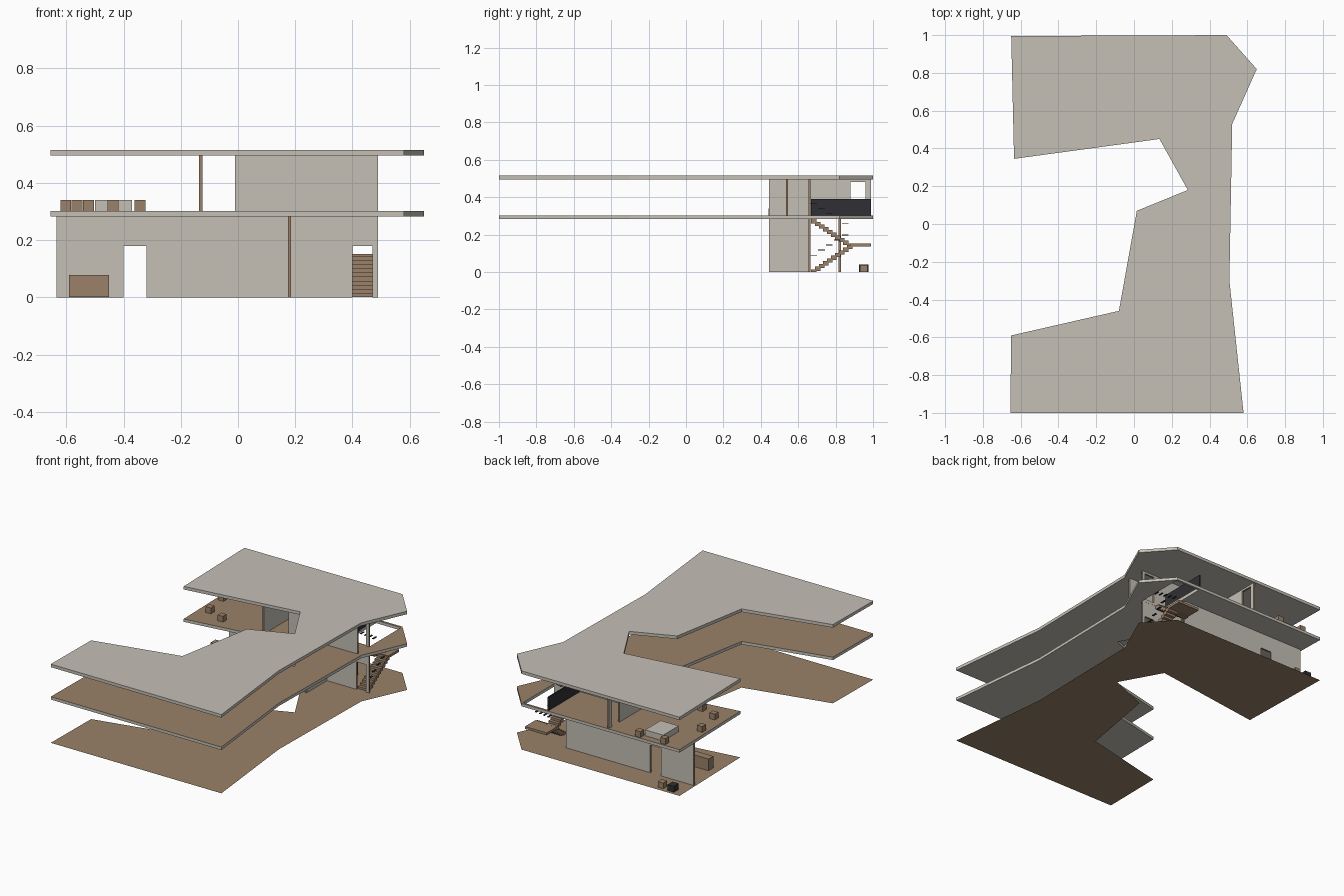
import bpy, bmesh
from mathutils import Vector

cube = bpy.data.objects.get("Cube")
if cube:
    bpy.data.objects.remove(cube, do_unlink=True)


def material(name, rgb):
    m = bpy.data.materials.new(name)
    m.use_nodes = True
    m.diffuse_color = (*rgb, 1)
    bsdf = next(n for n in m.node_tree.nodes if n.type == 'BSDF_PRINCIPLED')
    bsdf.inputs["Base Color"].default_value = (*rgb, 1)
    bsdf.inputs["Roughness"].default_value = 0.8
    return m


PLASTER = material("warm light grey", (0.56, 0.53, 0.47))
WOOD = material("brown wood", (0.32, 0.22, 0.14))
DARK = material("charcoal", (0.03, 0.03, 0.035))


def extrude(name, points, direction, mats, rule=None):
    """Extrude a closed outline; rule(normal) picks the material index."""
    bm = bmesh.new()
    face = bm.faces.new([bm.verts.new(p) for p in points])
    if direction:
        new = bmesh.ops.extrude_face_region(bm, geom=[face])["geom"]
        verts = [g for g in new if isinstance(g, bmesh.types.BMVert)]
        bmesh.ops.translate(bm, verts=verts, vec=Vector(direction))
        bmesh.ops.recalc_face_normals(bm, faces=bm.faces)
    bm.normal_update()
    if rule:
        for f in bm.faces:
            f.material_index = rule(f.normal)
    mesh = bpy.data.meshes.new(name)
    bm.to_mesh(mesh)
    bm.free()
    for m in mats:
        mesh.materials.append(m)
    ob = bpy.data.objects.new(name, mesh)
    bpy.context.scene.collection.objects.link(ob)
    return ob


def box(name, x, y, z, *mats):
    pts = [(x[0], y[0], z[0]), (x[1], y[0], z[0]), (x[1], y[1], z[0]), (x[0], y[1], z[0])]
    return extrude(name, pts, (0, 0, z[1] - z[0]), mats)


# Floor outline shared by ground, upper floor and roof
OUTLINE = [(-0.655, -1), (0.58, -1), (0.505, -0.3), (0.52, 0.53), (0.65, 0.82),
           (0.49, 1), (-0.65, 0.995), (-0.635, 0.345), (0.135, 0.45),
           (0.285, 0.18), (0.015, 0.07), (-0.08, -0.46), (-0.65, -0.59)]


def slab(name, z, thick, mats, rule=None):
    pts = [(x, y, z) for x, y in OUTLINE]
    return extrude(name, pts, (0, 0, thick) if thick else None, mats, rule)


slab("ground_floor", 0, 0, [WOOD])
upper = slab("upper_floor", 0.283, 0.019, [PLASTER, WOOD], lambda n: int(n.z > 0.5))
slab("roof", 0.495, 0.02, [PLASTER])

# Stairwell opening in the upper floor
cutter = box("stairwell_cutter", (0.31, 0.49), (0.667, 0.985), (0.2, 0.4), PLASTER)
cutter.hide_render = True
mod = upper.modifiers.new("stairwell", 'BOOLEAN')
mod.operation = 'DIFFERENCE'
mod.solver = 'EXACT'
mod.object = cutter
deps = bpy.context.evaluated_depsgraph_get()
cut_mesh = bpy.data.meshes.new_from_object(upper.evaluated_get(deps))
upper.modifiers.clear()
upper.data = cut_mesh
bpy.data.objects.remove(cutter, do_unlink=True)


# Walls: plaster sides, wooden ends and door jambs
def wall(name, axis, at, span, z, doors=(), thick=0.012):
    a, b = span
    prof = [(a, z[0])]
    for d0, d1 in doors:
        prof += [(d0, z[0]), (d0, z[0] + 0.18), (d1, z[0] + 0.18), (d1, z[0])]
    prof += [(b, z[0]), (b, z[1]), (a, z[1])]
    s = at - thick / 2
    if axis == 'x':
        pts, vec = [(u, s, w) for u, w in prof], (0, thick, 0)
    else:
        pts, vec = [(s, u, w) for u, w in prof], (thick, 0, 0)
    along = 1 if axis == 'x' else 0
    return extrude(name, pts, vec, [PLASTER, WOOD], lambda n: int(abs(n[along]) < 0.5))


LOW, HIGH = (0, 0.283), (0.302, 0.495)
wall("lower_back_wall", 'x', 0.822, (-0.635, 0.29), LOW, [(-0.4, -0.32)])
wall("lower_stair_wall", 'x', 0.66, (0.186, 0.49), LOW, [(0.4, 0.47)])
wall("lower_side_wall", 'y', 0.18, (0.445, 0.666), LOW)
wall("upper_cross_wall", 'y', -0.13, (0.445, 0.99), HIGH, [(0.88, 0.96)])
wall("upper_front_wall", 'x', 0.54, (-0.01, 0.49), HIGH)
wall("upper_stair_wall", 'x', 0.66, (-0.01, 0.49), HIGH, [(0.4, 0.47)])

# Stairwell parapet
box("parapet", (0.3, 0.308), (0.667, 0.99), (0.302, 0.39), DARK)

# Two flights of stairs with a landing, and stepped handrail plates
STEPS, RUN, RISE = 10, 0.0215, 0.0145
for i in range(STEPS):
    y = 0.668 + i * RUN
    low = i * RISE
    box(f"lower_step_{i}", (0.4, 0.472), (y, y + RUN + 0.008),
        (max(0.001, low - 0.008), low + RISE), WOOD)
    top = 0.283 - i * RISE
    box(f"upper_step_{i}", (0.315, 0.387), (y, y + RUN + 0.008),
        (top - RISE - 0.008, top), WOOD)
box("landing", (0.315, 0.472), (0.88, 0.99), (0.136, 0.152), WOOD)
for i in range(5):
    y = 0.665 + i * 0.042
    box(f"lower_handrail_{i}", (0.474, 0.486), (y, y + 0.035),
        (0.088 + i * 0.027, 0.092 + i * 0.027), DARK)
    box(f"upper_handrail_{i}", (0.387, 0.397), (y, y + 0.035),
        (0.366 - i * 0.027, 0.37 - i * 0.027), DARK)

# Ground floor furniture
box("counter", (-0.59, -0.45), (0.56, 0.61), (0.001, 0.078), WOOD)
box("garden_stool", (-0.515, -0.475), (0.93, 0.97), (0.001, 0.038), WOOD)
box("garden_box", (-0.595, -0.55), (0.925, 0.975), (0.001, 0.04), DARK)

# Upper floor table and stools
box("table", (-0.5, -0.37), (0.79, 0.95), (0.302, 0.34), PLASTER)
for i, (x, y) in enumerate([(-0.602, 0.7), (-0.563, 0.515), (-0.522, 0.965),
                            (-0.437, 0.46), (-0.343, 0.97)]):
    r = 0.019
    box(f"stool_{i}", (x - r, x + r), (y - r, y + r), (0.302, 0.34), WOOD)
